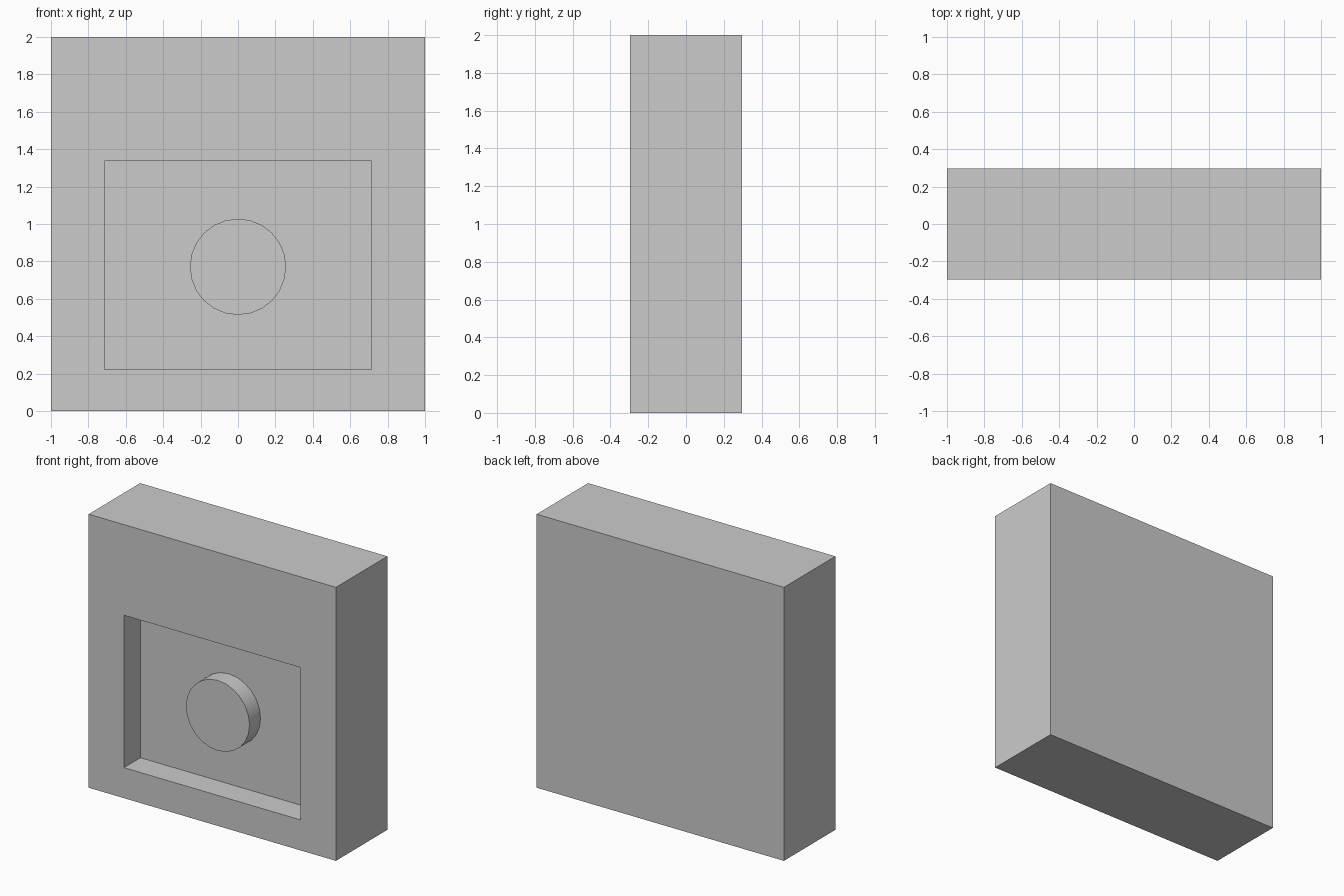
import bpy, bmesh, math

if "Cube" in bpy.data.objects:
    bpy.data.objects.remove(bpy.data.objects["Cube"])

HALF_W, HALF_D, HEIGHT = 1.0, 0.297, 2.0
REC_X, REC_Z0, REC_Z1, REC_DEPTH = 0.714, 0.223, 1.337, 0.19
BTN_R, BTN_Z, BTN_LEN = 0.257, 0.771, 0.127
FLOOR_Y = -HALF_D + REC_DEPTH

# Wall block with a rectangular recess sunk into its front face
bm = bmesh.new()
bmesh.ops.create_cube(bm, size=1)
for v in bm.verts:
    v.co.x *= 2 * HALF_W
    v.co.y *= 2 * HALF_D
    v.co.z = (v.co.z + 0.5) * HEIGHT
bm.normal_update()
front = min(bm.faces, key=lambda f: f.calc_center_median().y)
bmesh.ops.inset_region(bm, faces=[front], thickness=0.2)
for v in front.verts:
    v.co.x = math.copysign(REC_X, v.co.x)
    v.co.z = REC_Z0 if v.co.z < HEIGHT / 2 else REC_Z1
floor = bmesh.ops.extrude_discrete_faces(bm, faces=[front])["faces"][0]
for v in floor.verts:
    v.co.y = FLOOR_Y
bmesh.ops.recalc_face_normals(bm, faces=bm.faces)
mesh = bpy.data.meshes.new("recessed_block")
bm.to_mesh(mesh)
bm.free()
bpy.context.collection.objects.link(bpy.data.objects.new("recessed_block", mesh))

# Round button standing on the recess floor
bpy.ops.mesh.primitive_cylinder_add(
    vertices=24, radius=BTN_R, depth=BTN_LEN,
    location=(0, FLOOR_Y - BTN_LEN / 2, BTN_Z), rotation=(math.pi / 2, 0, 0))
bpy.context.object.name = "round_button"
bpy.ops.object.shade_smooth_by_angle(angle=math.radians(30))
